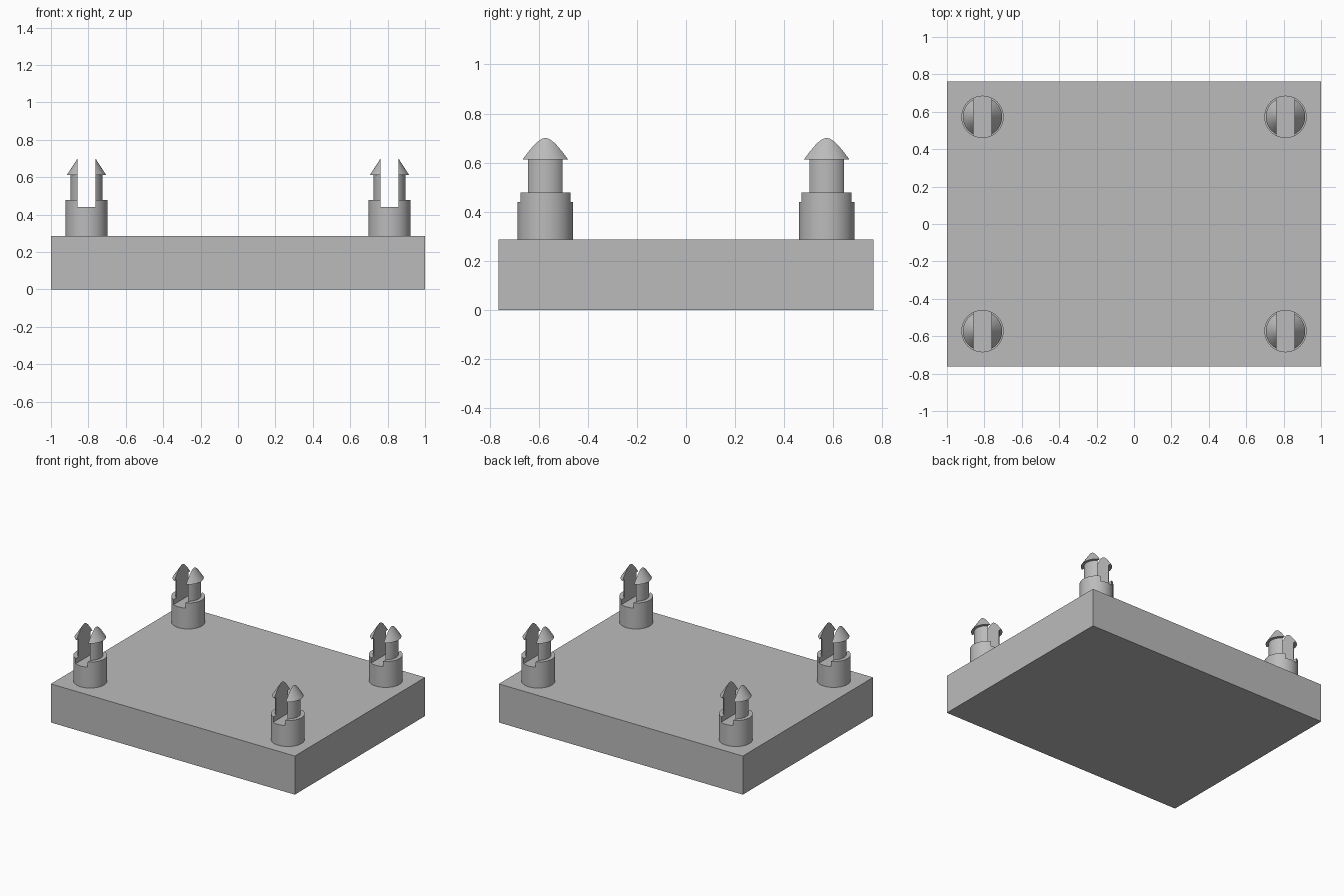
import bpy
import math

cube = bpy.data.objects.get("Cube")
if cube:
    bpy.data.objects.remove(cube, do_unlink=True)

grey = bpy.data.materials.new("plain grey")
grey.use_nodes = True
colour = (0.5, 0.5, 0.5, 1)
grey.diffuse_color = colour
grey.node_tree.nodes["Principled BSDF"].inputs["Base Color"].default_value = colour

BASE_TOP = 0.286
SLOT_WIDTH, SLOT_FLOOR = 0.096, 0.44


def box(name, size, centre):
    bpy.ops.mesh.primitive_cube_add(size=1, location=centre)
    obj = bpy.context.object
    obj.name = name
    obj.scale = size
    bpy.ops.object.transform_apply(location=False, rotation=False, scale=True)
    obj.data.materials.append(grey)
    return obj


def lathe(name, profile, x, y, sides=64):
    """Closed solid turned from (radius, height) points; the last is the apex."""
    verts, faces = [], []
    for r, z in profile[:-1]:
        for i in range(sides):
            a = math.tau * i / sides
            verts.append((r * math.cos(a), r * math.sin(a), z))
    rings = len(profile) - 1
    apex = len(verts)
    verts.append((0, 0, profile[-1][1]))
    faces.append(tuple(reversed(range(sides))))
    for i in range(sides):
        j = (i + 1) % sides
        for k in range(rings - 1):
            a, b = k * sides, (k + 1) * sides
            faces.append((a + i, a + j, b + j, b + i))
        last = (rings - 1) * sides
        faces.append((last + i, last + j, apex))
    mesh = bpy.data.meshes.new(name)
    mesh.from_pydata(verts, [], faces)
    mesh.materials.append(grey)
    obj = bpy.data.objects.new(name, mesh)
    obj.location = (x, y, 0)
    bpy.context.collection.objects.link(obj)
    return obj


# Base slab
box("base_plate", (2, 1.526, BASE_TOP), (0, 0, BASE_TOP / 2))

# Collar, stem and barbed tip of a snap-fit post
post_profile = [(0.113, BASE_TOP), (0.113, 0.478), (0.085, 0.478),
                (0.085, 0.612), (0.105, 0.612), (0, 0.774)]

for y, row in ((-0.573, "front"), (0.573, "back")):
    for x, side in ((-0.81, "right"), (0.81, "left")):
        post = lathe(f"{row}_{side}_snap_post", post_profile, x, y)

        # Slot splitting the post into two prongs
        cutter = box("slot_cutter", (SLOT_WIDTH, 0.4, 0.5), (x, y, SLOT_FLOOR + 0.25))
        slot = post.modifiers.new("slot", "BOOLEAN")
        slot.operation = "DIFFERENCE"
        slot.solver = "EXACT"
        slot.object = cutter
        bpy.ops.object.select_all(action="DESELECT")
        post.select_set(True)
        bpy.context.view_layer.objects.active = post
        bpy.ops.object.modifier_apply(modifier=slot.name)
        bpy.data.objects.remove(cutter, do_unlink=True)
        bpy.ops.object.shade_smooth_by_angle(angle=math.radians(30))
